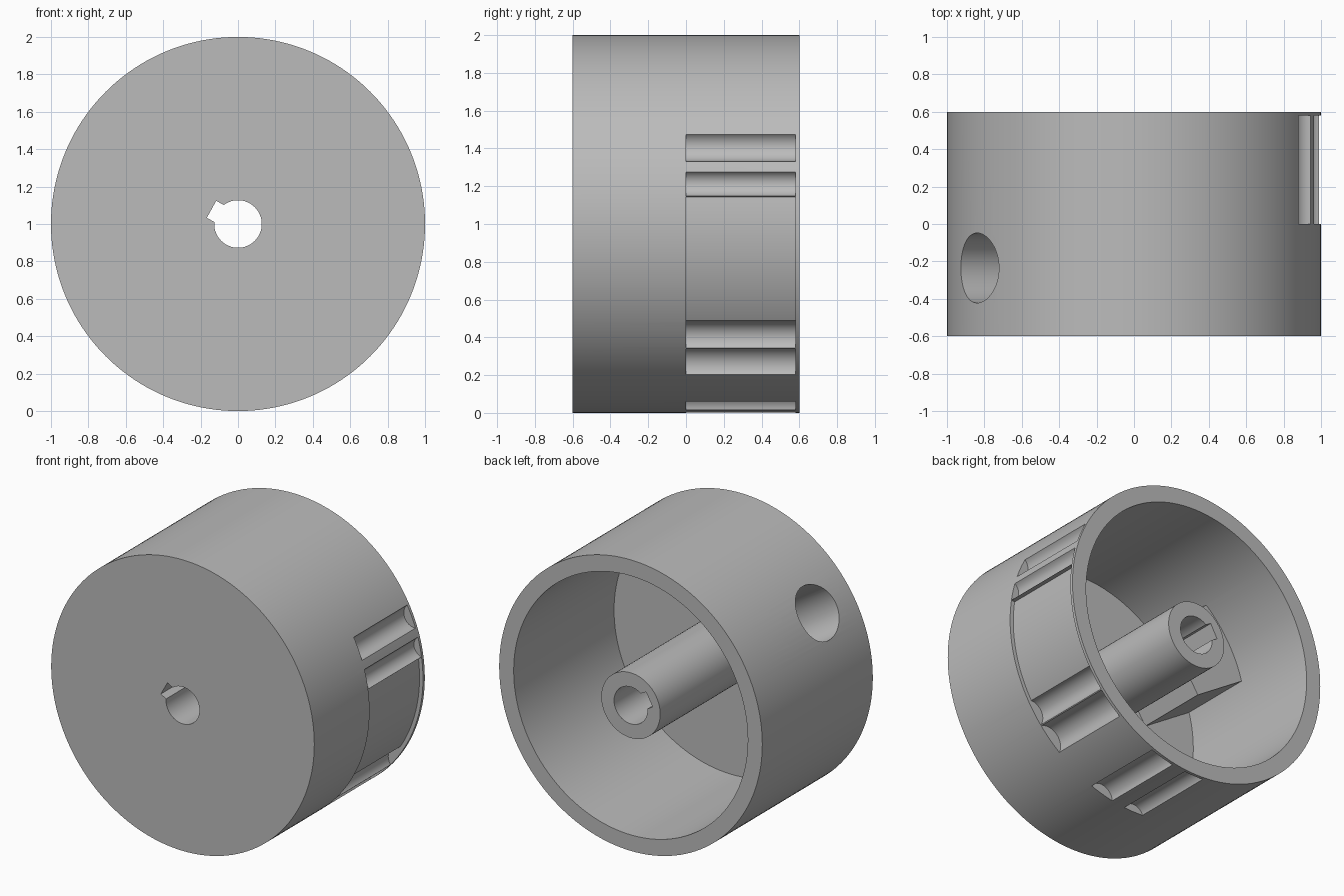
import bpy, bmesh
from math import cos, sin, radians, hypot
from mathutils import Vector

if "Cube" in bpy.data.objects:
    bpy.data.objects.remove(bpy.data.objects["Cube"])

grey = bpy.data.materials.new("plain_grey")
grey.use_nodes = True
grey.diffuse_color = (0.5, 0.5, 0.5, 1)
grey.node_tree.nodes["Principled BSDF"].inputs["Base Color"].default_value = (0.5, 0.5, 0.5, 1)


def polar(r, deg):
    """Point in the disc plane, angle measured from +x towards +z."""
    return r * cos(radians(deg)), 1 + r * sin(radians(deg))


def circle(r, cx=0, cz=1, n=32):
    return [(cx + r * cos(radians(360 * i / n)), cz + r * sin(radians(360 * i / n)))
            for i in range(n)]


def arc(r, a, b, n=24):
    return [polar(r, a + (b - a) * i / n) for i in range(n + 1)]


def finish(name, bm):
    bmesh.ops.recalc_face_normals(bm, faces=bm.faces)
    mesh = bpy.data.meshes.new(name)
    bm.to_mesh(mesh)
    bm.free()
    mesh.materials.append(grey)
    ob = bpy.data.objects.new(name, mesh)
    bpy.context.collection.objects.link(ob)
    return ob


def prism(name, outline, y0, y1):
    """Extrude an (x, z) outline along y."""
    bm = bmesh.new()
    face = bm.faces.new([bm.verts.new((x, y0, z)) for x, z in outline])
    new = bmesh.ops.extrude_face_region(bm, geom=[face])["geom"]
    verts = [v for v in new if isinstance(v, bmesh.types.BMVert)]
    bmesh.ops.translate(bm, verts=verts, vec=(0, y1 - y0, 0))
    return finish(name, bm)


def combine(target, tool, operation):
    mod = target.modifiers.new("cut", "BOOLEAN")
    mod.object, mod.operation, mod.solver = tool, operation, "EXACT"
    bpy.context.view_layer.update()
    graph = bpy.context.evaluated_depsgraph_get()
    mesh = bpy.data.meshes.new_from_object(target.evaluated_get(graph))
    target.modifiers.clear()
    target.data = mesh
    bpy.data.objects.remove(tool)


def add(tool):
    combine(drum, tool, "UNION")


def cut(tool):
    combine(drum, tool, "DIFFERENCE")


def oriented(deg, r0, r1, half):
    """Rectangle outline running radially from r0 to r1."""
    d = Vector((cos(radians(deg)), sin(radians(deg))))
    t = Vector((-d.y, d.x))
    pts = [d * r0 - t * half, d * r1 - t * half, d * r1 + t * half, d * r0 + t * half]
    return [(p.x, p.y + 1) for p in pts]


# Drum shell, open at the back
drum = prism("drum", circle(1, n=160), -0.6, 0.6)
cut(prism("cavity", circle(0.89, n=128), -0.49, 0.8))

# Block behind the wall, then the round pocket drilled into it
HOLE = 147
add(prism("pocket_block", oriented(HOLE, 0.43, 0.93, 0.26), -0.53, 0.015))
bm = bmesh.new()
axis = Vector((cos(radians(HOLE)), 0, sin(radians(HOLE))))
bmesh.ops.create_cone(bm, cap_ends=True, segments=64, radius1=0.187, radius2=0.187, depth=0.7)
bm.transform(axis.to_track_quat("Z", "Y").to_matrix().to_4x4())
bmesh.ops.translate(bm, verts=bm.verts, vec=axis * 0.87 + Vector((0, -0.235, 1)))
cut(finish("pocket", bm))

# Hub with bore and keyway
add(prism("hub", circle(0.224, n=64), -0.54, 0.6))
cut(prism("bore", circle(0.127, n=64), -0.8, 0.8))
cut(prism("keyway", oriented(151, 0.03, 0.162, 0.052), -0.8, 0.8))

# Shallow recess in the rim between the upper and middle grooves
Y0, Y1 = 0, 0.58
cut(prism("recess", arc(0.974, 8.4, -36) + arc(1.1, -36, 8.4), Y0, Y1))

# Round grooves, each given by its start and end angle
for a, b in [(28.4, 19.3), (16, 8.4), (-31, -41.2), (-41.4, -53), (-70, -80), (-85.5, -94)]:
    half, lift = radians(a - b) / 2, 0.025
    cx, cz = polar(1 + lift, (a + b) / 2)
    cut(prism("groove", circle(hypot(half, lift), cx, cz), Y0, Y1))

# Smooth curved walls, sharp edges
bpy.ops.object.select_all(action="DESELECT")
drum.select_set(True)
bpy.context.view_layer.objects.active = drum
bpy.ops.object.shade_smooth_by_angle(angle=radians(25))
